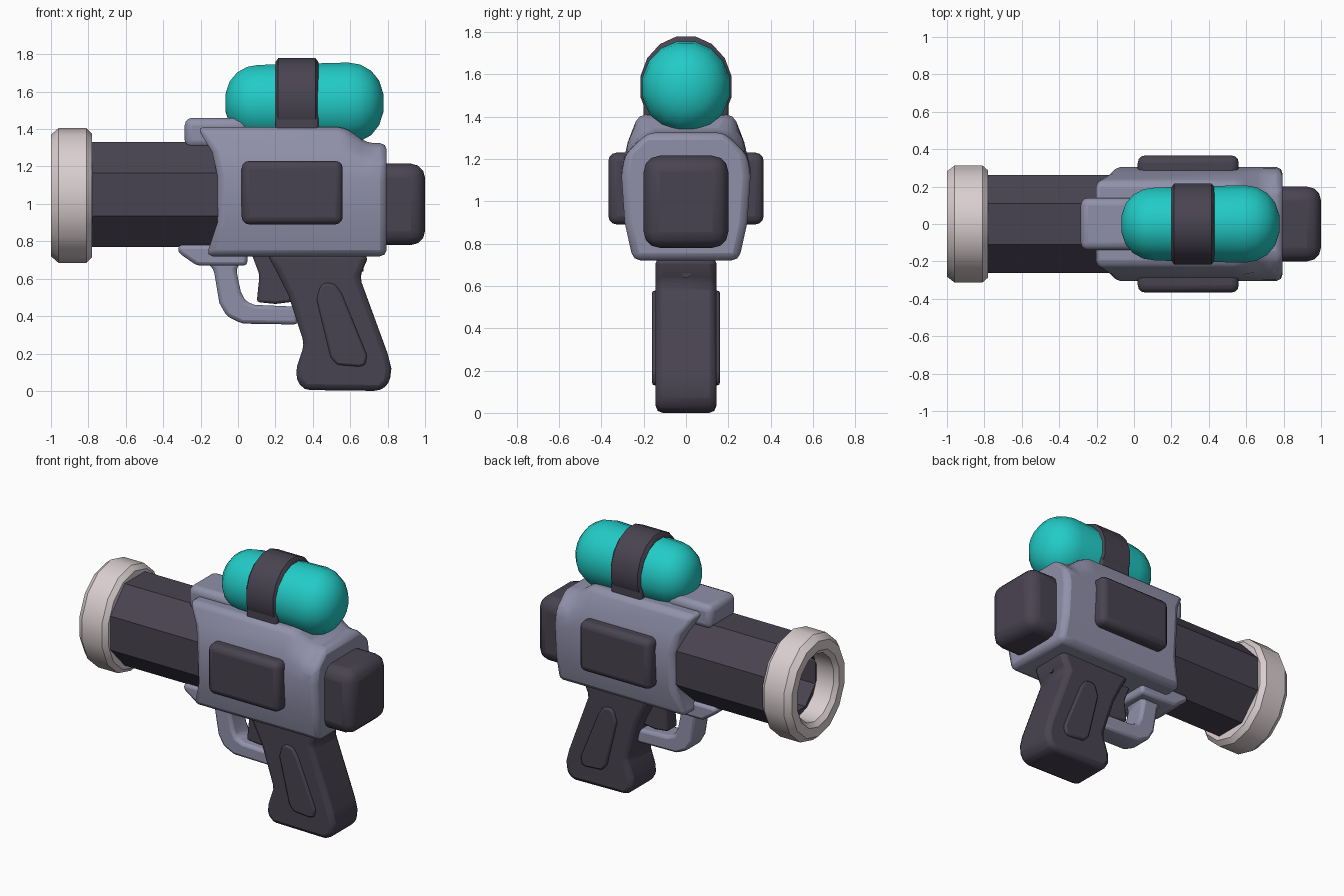
import bpy, bmesh, math
from mathutils import Vector

cube = bpy.data.objects.get("Cube")
if cube:
    bpy.data.objects.remove(cube, do_unlink=True)


def material(name, rgb):
    m = bpy.data.materials.new(name)
    m.use_nodes = True
    m.diffuse_color = (*rgb, 1)
    m.node_tree.nodes["Principled BSDF"].inputs["Base Color"].default_value = (*rgb, 1)
    return m


GREY = material("lavender_grey", (0.28, 0.28, 0.40))
DARK = material("dark_plum", (0.066, 0.057, 0.082))
TEAL = material("teal", (0.016, 0.60, 0.57))
CREAM = material("pale_cream", (0.70, 0.62, 0.63))


def finish(name, bm, mat, bevel=0.0, segments=2, angle=35):
    """Turn a bmesh into a bevelled object with smooth faces and sharp edges."""
    bmesh.ops.recalc_face_normals(bm, faces=bm.faces[:])
    mesh = bpy.data.meshes.new(name)
    bm.to_mesh(mesh)
    bm.free()
    mesh.materials.append(mat)
    ob = bpy.data.objects.new(name, mesh)
    bpy.context.collection.objects.link(ob)
    bpy.ops.object.select_all(action="DESELECT")
    ob.select_set(True)
    bpy.context.view_layer.objects.active = ob
    bpy.ops.object.shade_smooth_by_angle(angle=math.radians(angle))
    if bevel:
        mod = ob.modifiers.new("Rounded edges", "BEVEL")
        mod.width = bevel
        mod.segments = segments
        mod.limit_method = "ANGLE"
        mod.angle_limit = math.radians(25)
    return ob


def prism(name, outline, y0, y1, mat, bevel=0.0, segments=2):
    """Extrude an xz outline from y0 to y1."""
    bm = bmesh.new()
    face = bm.faces.new([bm.verts.new((x, y0, z)) for x, z in outline])
    ext = bmesh.ops.extrude_face_region(bm, geom=[face])
    verts = [v for v in ext["geom"] if isinstance(v, bmesh.types.BMVert)]
    bmesh.ops.translate(bm, verts=verts, vec=(0, y1 - y0, 0))
    return finish(name, bm, mat, bevel, segments)


def box(name, x, y, z, mat, bevel, segments=3):
    return prism(name, [(x[0], z[0]), (x[1], z[0]), (x[1], z[1]), (x[0], z[1])],
                 y[0], y[1], mat, bevel, segments)


def lathe(name, profile, sides, mat, z0, flat=1.0, closed=False, bevel=0.0):
    """Revolve (x, radius) points round a lengthwise axis at height z0."""
    bm = bmesh.new()
    rings = []
    for x, r in profile:
        ring = []
        for i in range(sides):
            a = 2 * math.pi * (i + 0.5) / sides
            ring.append(bm.verts.new((x, r * flat * math.cos(a), z0 + r * math.sin(a))))
        rings.append(ring)
    pairs = list(zip(rings, rings[1:]))
    if closed:
        pairs.append((rings[-1], rings[0]))
    else:
        bm.faces.new(rings[0])
        bm.faces.new(rings[-1])
    for a, b in pairs:
        for i in range(sides):
            j = (i + 1) % sides
            bm.faces.new((a[i], a[j], b[j], b[i]))
    return finish(name, bm, mat, bevel)


# Main housing: symmetric sections lofted from front to back
main = [(0.25, 0.72), (0.29, 0.90), (0.305, 1.15), (0.275, 1.28), (0.225, 1.41)]
rear = [(0.25, 0.72), (0.29, 0.90), (0.305, 1.12), (0.29, 1.22), (0.18, 1.325)]
front_x = [-0.17, -0.11, -0.11, -0.14, -0.22]
stations = [(main, front_x), (main, [0.57] * 5), (rear, [0.69] * 5), (rear, [0.795] * 5)]
bm = bmesh.new()
loops = []
for section, xs in stations:
    right = [bm.verts.new((x, -y, z)) for (y, z), x in zip(section, xs)]
    left = [bm.verts.new((x, y, z)) for (y, z), x in zip(section, xs)]
    loops.append(right + left[::-1])
for a, b in zip(loops, loops[1:]):
    for i in range(10):
        j = (i + 1) % 10
        bm.faces.new((a[i], a[j], b[j], b[i]))
for loop in (loops[0], loops[-1]):
    for i in range(4):
        bm.faces.new((loop[i], loop[i + 1], loop[8 - i], loop[9 - i]))
finish("housing", bm, GREY, 0.035)

# Front lugs above and below the barrel
box("upper_lug", (-0.285, 0.05), (-0.14, 0.14), (1.30, 1.46), GREY, 0.04)
prism("lower_lug", [(-0.32, 0.78), (-0.32, 0.74), (-0.22, 0.67), (0.05, 0.67), (0.05, 0.78)],
      -0.14, 0.14, GREY, 0.02)

# Barrel with a deep bore, and muzzle ring
lathe("barrel", [(-0.1, 0.303), (-0.85, 0.303), (-0.85, 0.21), (-0.3, 0.21)],
      8, DARK, 1.05, 0.94)
lathe("muzzle_ring", [(-0.78, 0.225), (-0.78, 0.33), (-0.81, 0.36), (-0.96, 0.36),
                      (-1.0, 0.325), (-1.0, 0.26), (-0.975, 0.23)],
      14, CREAM, 1.045, 0.89, closed=True)

# Rear cap
box("rear_cap", (0.72, 1.0), (-0.2, 0.2), (0.78, 1.215), DARK, 0.075, 3)

# Raised panels on both flanks
for side, s in (("right", -1), ("left", 1)):
    box(side + "_flank_panel", (0.02, 0.56), (s * 0.25, s * 0.367), (0.89, 1.23), DARK, 0.04)

# Tank: a capsule with one end slightly fuller
x0, x1, r0, r1 = -0.07, 0.78, 0.207, 0.22
quarter = [math.radians(d) for d in (10, 30, 50, 70, 90)]
profile = [(x0 + 0.18 * (1 - math.cos(a)), r0 * math.sin(a) ** 0.85) for a in quarter]
profile += [(x1 - 0.19 * (1 - math.cos(a)), r1 * math.sin(a) ** 0.85) for a in quarter[::-1]]
lathe("tank", profile, 16, TEAL, 1.54, 0.96)

# Strap over the tank
lathe("tank_strap", [(0.2, 0.22), (0.215, 0.242), (0.415, 0.242), (0.43, 0.22)],
      16, DARK, 1.542, 0.91)
box("strap_foot", (0.2, 0.43), (-0.2, 0.2), (1.36, 1.52), DARK, 0.015)

# Grip with raised side panels
grip = [(0.15, 0.74), (0.20, 0.65), (0.27, 0.51), (0.355, 0.25), (0.315, 0.13),
        (0.31, 0.06), (0.355, 0.005), (0.76, 0.0), (0.81, 0.04), (0.82, 0.12),
        (0.80, 0.2), (0.65, 0.61), (0.69, 0.70), (0.69, 0.74)]
prism("grip", grip, -0.143, 0.143, DARK, 0.035)
pad = [(0.44, 0.56), (0.47, 0.58), (0.52, 0.57), (0.555, 0.52), (0.69, 0.19),
       (0.68, 0.14), (0.65, 0.13), (0.53, 0.14), (0.495, 0.18), (0.42, 0.49)]
for side, s in (("right", -1), ("left", 1)):
    prism(side + "_grip_panel", pad, s * 0.12, s * 0.16, DARK, 0.012)
lathe("grip_pin", [(0.62, 0.022), (0.672, 0.022)], 8, DARK, 0.66)

# Trigger and its guard
prism("trigger", [(0.07, 0.74), (0.115, 0.62), (0.10, 0.475), (0.2, 0.465), (0.32, 0.48),
                  (0.32, 0.74)], -0.055, 0.055, DARK, 0.015)
guard = [(-0.18, 0.70), (-0.13, 0.65), (-0.10, 0.47), (-0.06, 0.40), (0.02, 0.36),
         (0.32, 0.355), (0.32, 0.45), (0.09, 0.46), (0.04, 0.48), (0.015, 0.53),
         (-0.01, 0.65), (0.02, 0.70)]
prism("trigger_guard", guard, -0.08, 0.08, GREY, 0.02)
